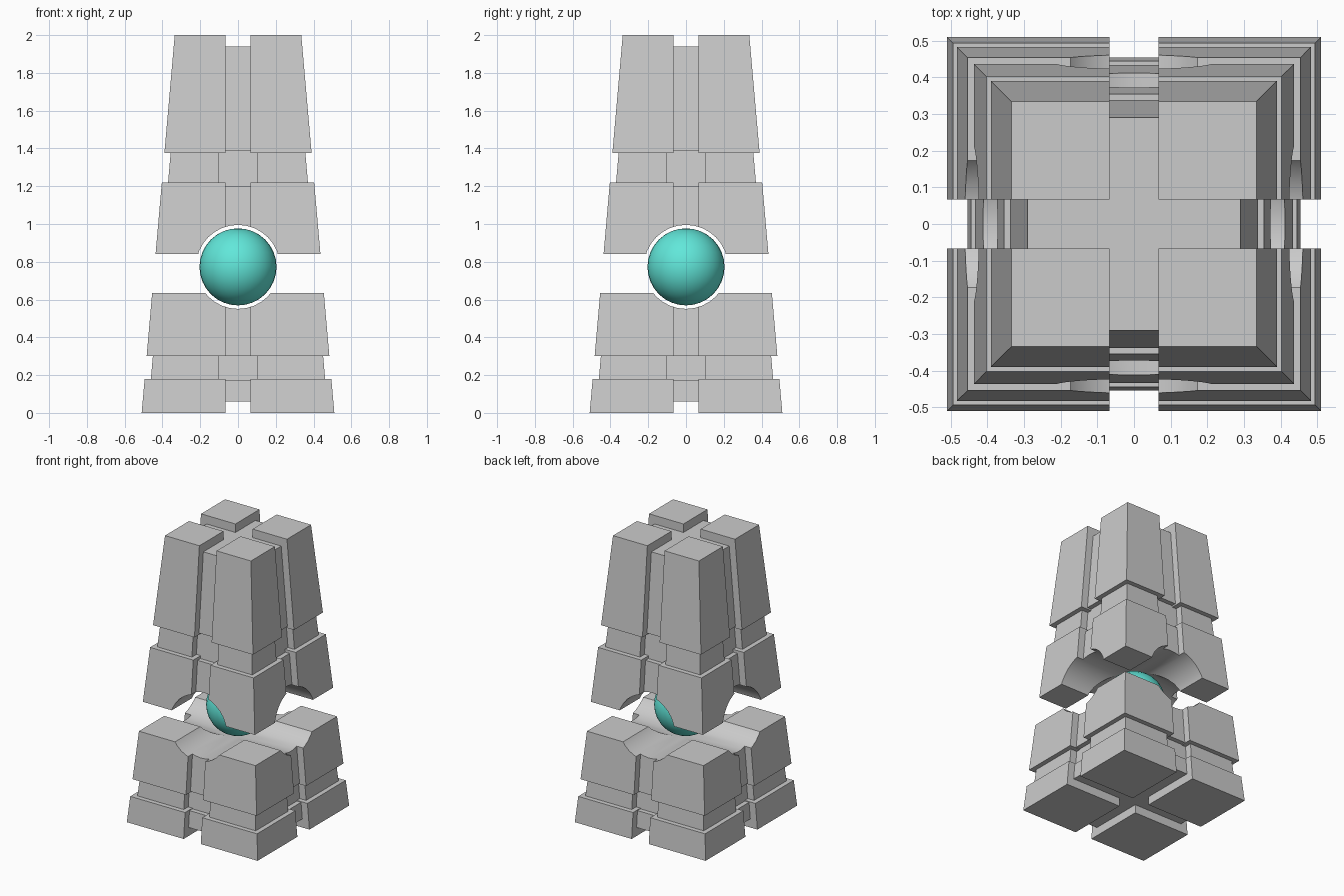
import bpy, bmesh, math

if "Cube" in bpy.data.objects:
    bpy.data.objects.remove(bpy.data.objects["Cube"])

BASE, SLOPE = 0.51, 0.0875      # half width at ground, taper per unit height
GROOVE, BAND = 0.067, 0.033     # half groove width, depth of horizontal bands
MID = 0.773                     # height of the sphere


def loft(name, sections):
    """Closed solid through rectangles (lo, hi, z), square in x and y."""
    bm = bmesh.new()
    rings = [[bm.verts.new((x, y, z)) for x, y in
              ((lo, lo), (hi, lo), (hi, hi), (lo, hi))] for lo, hi, z in sections]
    bm.faces.new(rings[0][::-1])
    bm.faces.new(rings[-1])
    for a, b in zip(rings, rings[1:]):
        for i in range(4):
            j = (i + 1) % 4
            bm.faces.new((a[i], a[j], b[j], b[i]))
    bmesh.ops.recalc_face_normals(bm, faces=bm.faces[:])
    me = bpy.data.meshes.new(name)
    bm.to_mesh(me)
    bm.free()
    ob = bpy.data.objects.new(name, me)
    bpy.context.collection.objects.link(ob)
    return ob


def half(z):
    return BASE - SLOPE * z


def steps(levels):
    """Yield (z, inset) along the height, stepping in at each band."""
    inset = 0
    for i, z in enumerate(levels):
        yield z, inset
        if 0 < i < len(levels) - 1:
            inset = BAND - inset
            yield z, inset


def boolean(ob, other, op):
    mod = ob.modifiers.new("boolean", 'BOOLEAN')
    mod.operation, mod.object, mod.solver = op, other, 'EXACT'
    bpy.context.view_layer.objects.active = ob
    bpy.ops.object.modifier_apply(modifier=mod.name)
    bpy.data.objects.remove(other)


# Core seen at the bottom of the vertical grooves
tower = loft("tower", [(-half(z) + 0.05 + s, half(z) - 0.05 - s, z)
                       for z, s in steps((0.06, 0.175, 0.305, 1.2, 1.386, 1.94))])

# Four corner columns
for k in range(4):
    col = loft("corner", [(GROOVE + s, half(z) - s, z)
                          for z, s in steps((0, 0.18, 0.3, 1.22, 1.375, 2))])
    angle = k * math.pi / 2
    c, sn = round(math.cos(angle)), round(math.sin(angle))
    for v in col.data.vertices:
        x, y, z = v.co
        v.co = (c * x - sn * y, sn * x + c * y, z)
    boolean(tower, col, 'UNION')

# Round tunnels in both directions
for rot in ((math.pi / 2, 0, 0), (0, math.pi / 2, 0)):
    bpy.ops.mesh.primitive_cylinder_add(vertices=32, radius=0.2225, depth=1.6,
                                        location=(0, 0, MID), rotation=rot)
    boolean(tower, bpy.context.object, 'DIFFERENCE')

# Open slot between the halves
bpy.ops.mesh.primitive_cube_add(size=1, location=(0, 0, 0.7375))
bpy.context.object.scale = (1.4, 1.4, 0.205)
bpy.context.view_layer.update()
boolean(tower, bpy.context.object, 'DIFFERENCE')

# Split into lower and upper halves
bpy.ops.object.select_all(action='DESELECT')
tower.select_set(True)
bpy.context.view_layer.objects.active = tower
bpy.ops.object.mode_set(mode='EDIT')
bpy.ops.mesh.select_all(action='SELECT')
bpy.ops.mesh.separate(type='LOOSE')
bpy.ops.object.mode_set(mode='OBJECT')
for ob in list(bpy.context.selected_objects):
    top = max(v.co.z for v in ob.data.vertices)
    ob.name = "upper_body" if top > 1 else "lower_body"
bpy.ops.object.shade_smooth_by_angle(angle=math.radians(20))

# Glowing sphere
bpy.ops.mesh.primitive_uv_sphere_add(segments=32, ring_count=16, radius=0.204,
                                     location=(0, 0, MID))
sphere = bpy.context.object
sphere.name = "core_sphere"
bpy.ops.object.shade_smooth()
mat = bpy.data.materials.new("turquoise")
mat.diffuse_color = (0.12, 0.8, 0.7, 1)
mat.use_nodes = True
mat.node_tree.nodes["Principled BSDF"].inputs["Base Color"].default_value = mat.diffuse_color
sphere.data.materials.append(mat)
